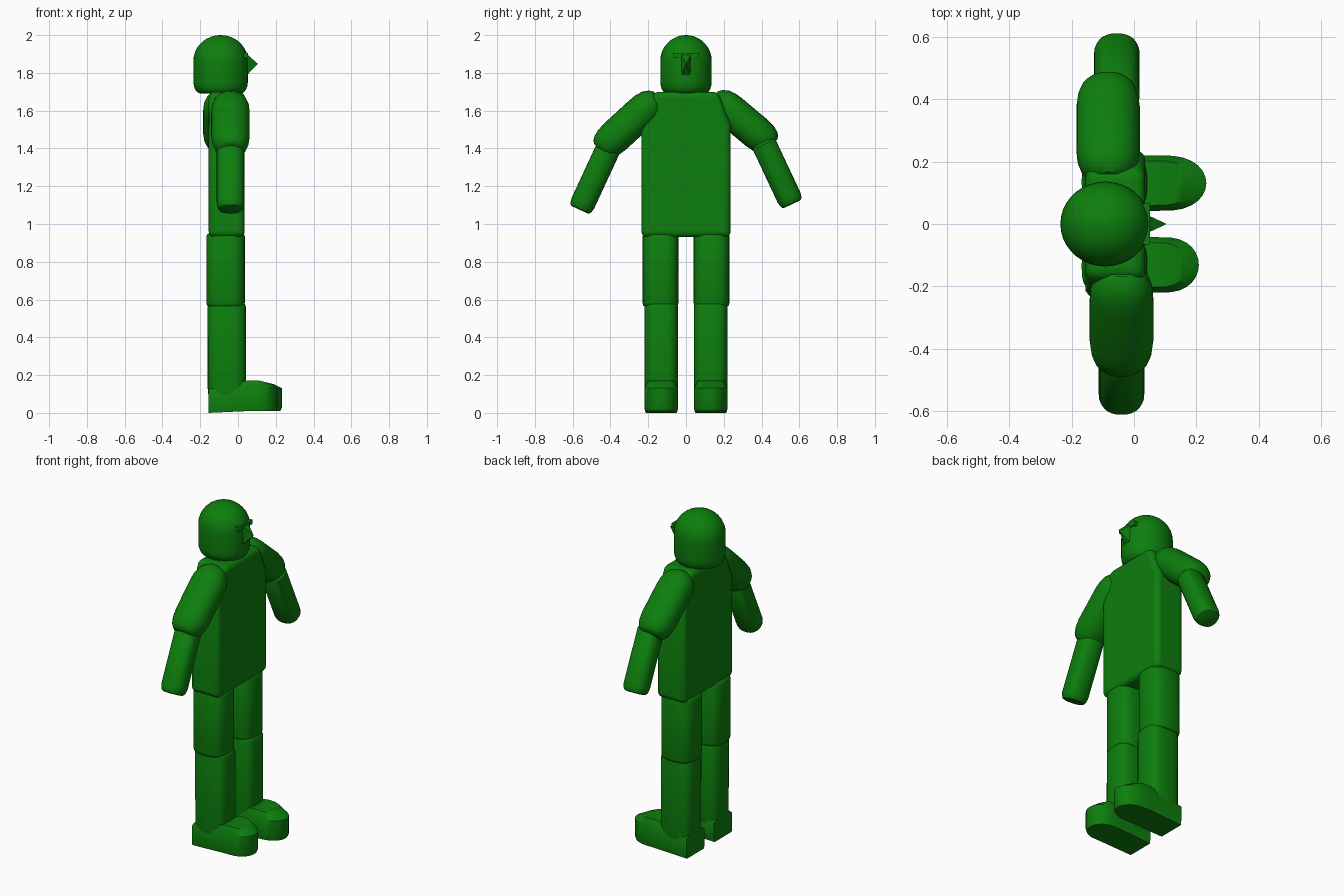
import bpy, bmesh, math
from mathutils import Vector

if "Cube" in bpy.data.objects:
    bpy.data.objects.remove(bpy.data.objects["Cube"])

green = bpy.data.materials.new("dark_green")
green.diffuse_color = (0.004, 0.21, 0.004, 1)
green.use_nodes = True
green.node_tree.nodes["Principled BSDF"].inputs["Base Color"].default_value = green.diffuse_color


def finish(bm, name, bevel=0, segments=3):
    bmesh.ops.recalc_face_normals(bm, faces=bm.faces)
    me = bpy.data.meshes.new(name)
    bm.to_mesh(me)
    bm.free()
    ob = bpy.data.objects.new(name, me)
    bpy.context.collection.objects.link(ob)
    me.materials.append(green)
    if bevel:
        mod = ob.modifiers.new("bevel", 'BEVEL')
        mod.width, mod.segments = bevel, segments
        mod.limit_method = 'ANGLE'
    bpy.ops.object.select_all(action='DESELECT')
    ob.select_set(True)
    bpy.context.view_layer.objects.active = ob
    bpy.ops.object.shade_smooth_by_angle(angle=math.radians(35))
    return ob


def limb(name, start, end, rx, ry, profile, power=2.0, sides=28):
    """Rounded tube along start-end; profile holds (position 0..1, scale)."""
    a, b = Vector(start), Vector(end)
    d = (b - a).normalized()
    u = (Vector((1, 0, 0)) - d * d.x).normalized()
    v = d.cross(u)
    bm = bmesh.new()
    rings = []
    for t, s in profile:
        ring = []
        for i in range(sides):
            w = math.tau * i / sides
            c, n = math.cos(w), math.sin(w)
            x = math.copysign(abs(c) ** (2 / power), c) * rx * s
            y = math.copysign(abs(n) ** (2 / power), n) * ry * s
            ring.append(bm.verts.new(a.lerp(b, t) + u * x + v * y))
        rings.append(ring)
    for r, q in zip(rings, rings[1:]):
        for i in range(sides):
            j = (i + 1) % sides
            bm.faces.new((r[i], r[j], q[j], q[i]))
    bm.faces.new(rings[0])
    bm.faces.new(rings[-1])
    return finish(bm, name)


def prism(name, outline, offset, bevel=0, segments=3):
    """Outline points extruded by an offset vector."""
    bm = bmesh.new()
    f = bm.faces.new([bm.verts.new(p) for p in outline])
    g = bmesh.ops.extrude_face_region(bm, geom=[f])["geom"]
    bmesh.ops.translate(bm, verts=[e for e in g if isinstance(e, bmesh.types.BMVert)],
                        vec=offset)
    return finish(bm, name, bevel, segments)


# Head: flat-bottomed cylinder with a dome on top
dome = [(0.56 + 0.44 * math.sin(k * math.pi / 18), max(math.cos(k * math.pi / 18), 0.02))
        for k in range(10)]
limb("head", (-0.092, 0, 1.692), (-0.092, 0, 2.0), 0.144, 0.136,
     [(0, 0.78), (0.02, 0.86), (0.06, 0.93), (0.12, 0.98), (0.19, 1)] + dome, sides=36)

# Nose: pointed wedge
bm = bmesh.new()
base = [bm.verts.new((0.03, y, z)) for y, z in
        ((-0.03, 1.77), (0.03, 1.77), (0.035, 1.915), (-0.035, 1.915))]
tip = bm.verts.new((0.105, 0, 1.848))
for i in range(4):
    bm.faces.new((base[i], base[(i + 1) % 4], tip))
bm.faces.new(base)
finish(bm, "nose")

# Brow: shallow bar over the eyes
prism("brow", [(-0.03, y, z) for y, z in
               ((-0.065, 1.88), (0.065, 1.88), (0.065, 1.905), (-0.065, 1.905))],
      (0.082, 0, 0))

# Neck
limb("neck", (-0.075, 0, 1.66), (-0.075, 0, 1.71), 0.07, 0.08, [(0, 1), (1, 1)])

# Torso: slab with sloping shoulders
half = [(0.236, 0.93), (0.236, 1.53), (0.17, 1.70)]
outline = half + [(-y, z) for y, z in reversed(half)]
prism("torso", [(-0.155, y, z) for y, z in outline], (0.19, 0, 0), 0.03, 4)

round_ends = [(0, 0.4), (0.04, 0.65), (0.11, 0.86), (0.2, 0.97), (0.3, 1),
              (0.74, 1), (0.85, 0.95), (0.93, 0.84), (0.98, 0.68), (1, 0.5)]
forearm_ends = [(0, 0.7), (0.08, 1), (0.9, 1), (0.96, 0.93), (0.99, 0.83), (1, 0.7)]
leg_ends = [(0, 0.9), (0.015, 0.96), (0.045, 1), (0.955, 1), (0.985, 0.97), (1, 0.92)]

for side, s, ax, fx, dz, toe in (("left", 1, -0.083, -0.055, 0, 0.232),
                                 ("right", -1, -0.04, -0.04, -0.025, 0.208)):
    # Arms held away from the body
    limb(side + "_upper_arm", (ax, 0.145 * s, 1.675), (ax, 0.455 * s, 1.415 + dz),
         0.102, 0.09, round_ends, 2.2)
    limb(side + "_forearm", (fx, 0.40 * s, 1.45 + dz), (fx, 0.562 * s, 1.105 + dz * 1.2),
         0.073, 0.066, forearm_ends, 2.3)
    # Legs
    limb(side + "_thigh", (-0.066, 0.135 * s, 0.95), (-0.066, 0.135 * s, 0.565),
         0.102, 0.095, leg_ends, 3)
    limb(side + "_shin", (-0.06, 0.131 * s, 0.58), (-0.058, 0.131 * s, 0.09),
         0.102, 0.089, leg_ends, 3.2)
    # Shoes: rounded toe in plan, straight heel
    n = 12
    plan = [(-0.155, -0.085), (0.06, -0.089)]
    plan += [(0.09 + (toe - 0.09) * math.cos(w) ** 0.8, 0.089 * math.sin(w))
             for w in [math.radians(-80 + 160 * i / n) for i in range(n + 1)]]
    plan += [(0.06, 0.089), (-0.155, 0.085)]
    bm = bmesh.new()
    cy = 0.131 * s
    levels = []
    for k, zf in enumerate((lambda x: 0.004 if x < 0.03 else 0.014,
                            lambda x: 0.03,
                            lambda x: 0.12 + 0.015 * (x > 0),
                            lambda x: 0.13 if x < -0.1 else 0.176 - max(0, x - 0.13) * 0.2)):
        shrink = (0.96, 1, 1, 0.8)[k]
        levels.append([bm.verts.new((0.03 + (x - 0.03) * (shrink if x > 0 else 1),
                                     cy + y * shrink, zf(x))) for x, y in plan])
    for lo, hi in zip(levels, levels[1:]):
        for i in range(len(plan)):
            j = (i + 1) % len(plan)
            bm.faces.new((lo[i], lo[j], hi[j], hi[i]))
    bm.faces.new(levels[0])
    bm.faces.new(levels[-1])
    bmesh.ops.triangulate(bm, faces=[f for f in bm.faces if len(f.verts) > 4])
    low = min(v.co.z for v in bm.verts)
    bmesh.ops.translate(bm, verts=bm.verts, vec=(0, 0, -low))
    finish(bm, side + "_shoe")
